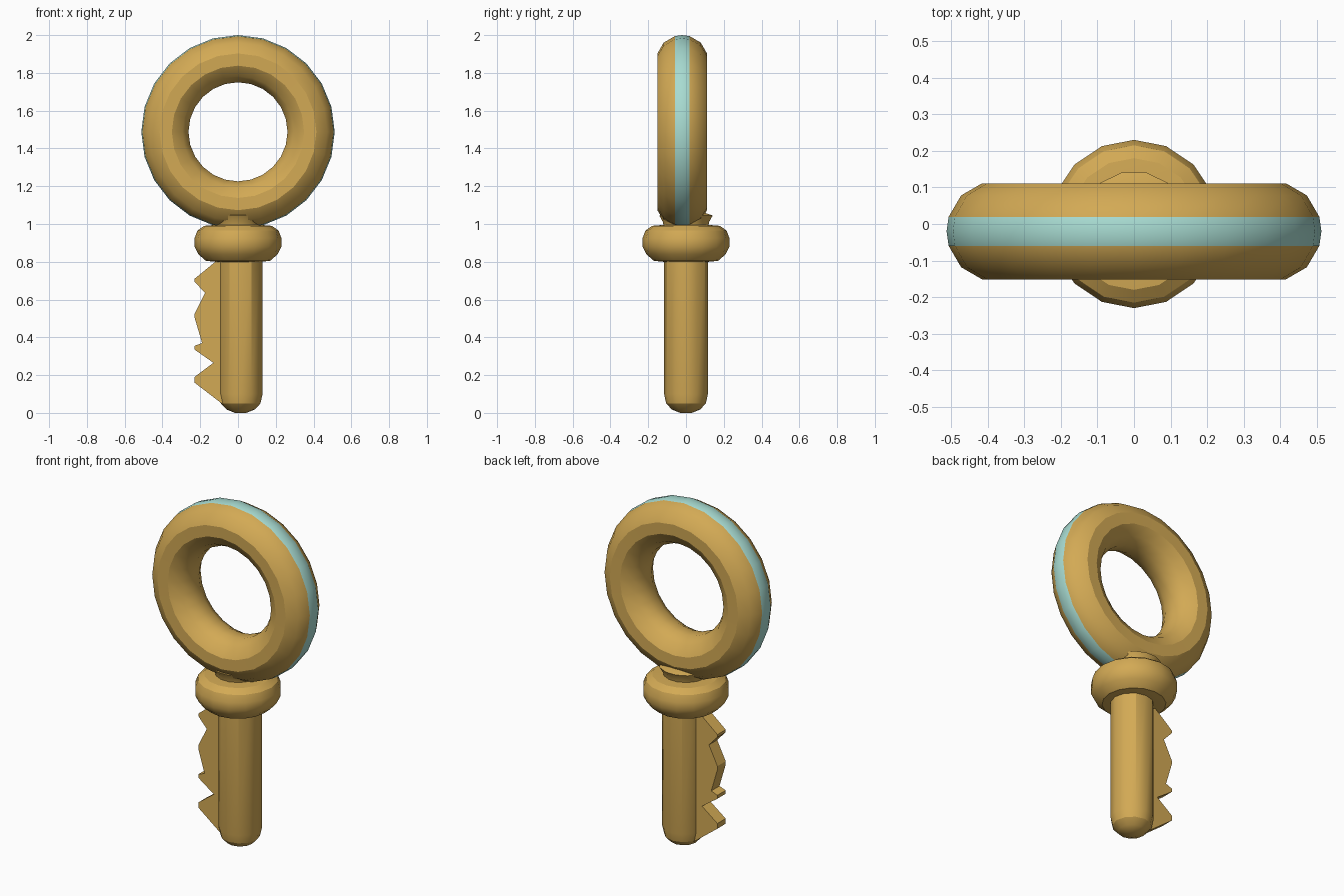
import bpy, bmesh, math
from mathutils import Matrix

if "Cube" in bpy.data.objects:
    bpy.data.objects.remove(bpy.data.objects["Cube"])


def material(name, rgb):
    m = bpy.data.materials.new(name)
    m.diffuse_color = (*rgb, 1)
    m.use_nodes = True
    m.node_tree.nodes["Principled BSDF"].inputs["Base Color"].default_value = m.diffuse_color
    return m


gold = material("gold", (0.65, 0.40, 0.09))
teal = material("pale teal", (0.39, 0.71, 0.64))


def finish(name, bm, mats, angle=30):
    bmesh.ops.recalc_face_normals(bm, faces=bm.faces)
    mesh = bpy.data.meshes.new(name)
    bm.to_mesh(mesh)
    bm.free()
    for m in mats:
        mesh.materials.append(m)
    ob = bpy.data.objects.new(name, mesh)
    bpy.context.collection.objects.link(ob)
    bpy.ops.object.select_all(action='DESELECT')
    ob.select_set(True)
    bpy.context.view_layer.objects.active = ob
    bpy.ops.object.shade_smooth_by_angle(angle=math.radians(angle))
    return ob


def lathe(profile, sides, closed=False):
    """Turn an (r, z) profile around z; an open profile gets end caps."""
    bm = bmesh.new()
    rings = []
    for i in range(sides):
        a = 2 * math.pi * i / sides
        rings.append([bm.verts.new((r * math.cos(a), r * math.sin(a), z)) for r, z in profile])
    n = len(profile)
    for i in range(sides):
        p, q = rings[i], rings[(i + 1) % sides]
        for j in range(n if closed else n - 1):
            k = (j + 1) % n
            bm.faces.new((p[j], q[j], q[k], p[k])).material_index = 0
    if not closed:
        bm.faces.new([r[0] for r in rings])
        bm.faces.new([r[-1] for r in rings])
    return bm


# Ring handle, with a stripe around the outer edge
angles = [0] + [17 + 326 / 11 * i for i in range(12)]
section = [(0.385 + 0.127 * math.cos(math.radians(a)), 0.135 * math.sin(math.radians(a))) for a in angles]
bm = lathe(section, 24, closed=True)
for f in bm.faces:
    c = f.calc_center_median()
    if abs(c.z) < 0.03 and math.hypot(c.x, c.y) > 0.45:
        f.material_index = 1
bm.transform(Matrix.Translation((0, -0.02, 1.488)) @ Matrix.Rotation(math.pi / 2, 4, 'X'))
finish("ring_handle", bm, [gold, teal])

# Collar bead and the short neck above it
finish("collar", lathe([(0.12, 0.80), (0.17, 0.805), (0.21, 0.84), (0.23, 0.88), (0.23, 0.925),
                        (0.215, 0.965), (0.18, 0.99), (0.12, 0.995)], 16), [gold])
finish("neck", lathe([(0.12, 0.98), (0.125, 1.01), (0.145, 1.045), (0.10, 1.06)], 14), [gold])

# Shaft with rounded tip
bm = lathe([(0.03, 0.0), (0.075, 0.018), (0.105, 0.05), (0.116, 0.10), (0.116, 0.84)], 12)
bm.transform(Matrix.Translation((0.014, 0, 0)))
finish("shaft", bm, [gold])

# Toothed plate along the left side
outline = [(0.0, 0.82), (-0.12, 0.80), (-0.23, 0.71), (-0.23, 0.695), (-0.175, 0.635), (-0.23, 0.525),
           (-0.23, 0.505), (-0.19, 0.37), (-0.23, 0.355), (-0.23, 0.335), (-0.13, 0.265),
           (-0.23, 0.19), (-0.23, 0.16), (-0.08, 0.045), (0.0, 0.03)]
bm = bmesh.new()
face = bm.faces.new([bm.verts.new((x, -0.038, z)) for x, z in outline])
ext = bmesh.ops.extrude_face_region(bm, geom=[face])
bmesh.ops.translate(bm, vec=(0, 0.076, 0), verts=[v for v in ext["geom"] if isinstance(v, bmesh.types.BMVert)])
finish("key_teeth", bm, [gold], 15)
